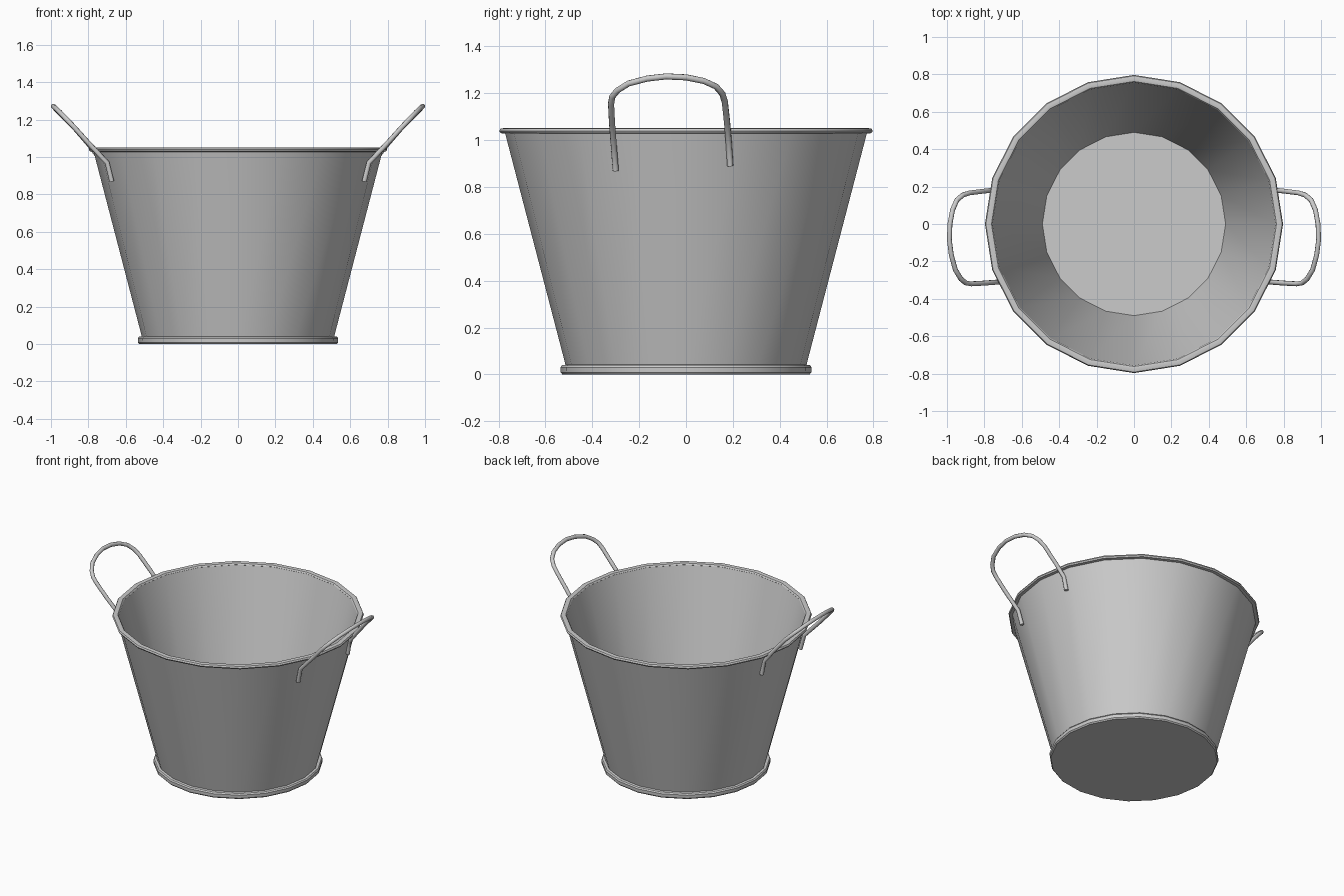
import bpy, bmesh, math

if "Cube" in bpy.data.objects:
    bpy.data.objects.remove(bpy.data.objects["Cube"])

SIDES = 20


def finish(obj, angle):
    bpy.ops.object.select_all(action='DESELECT')
    obj.select_set(True)
    bpy.context.view_layer.objects.active = obj
    bpy.ops.object.shade_smooth_by_angle(angle=math.radians(angle))


def lathe(name, profile, closed=False):
    """Spin an (r, z) profile about z; a radius of 0 becomes a pole."""
    bm = bmesh.new()
    rings = []
    for r, z in profile:
        if r == 0:
            rings.append([bm.verts.new((0, 0, z))] * SIDES)
        else:
            rings.append([bm.verts.new((r * math.cos(math.tau * i / SIDES),
                                        r * math.sin(math.tau * i / SIDES), z))
                          for i in range(SIDES)])
    pairs = list(zip(rings, rings[1:]))
    if closed:
        pairs.append((rings[-1], rings[0]))
    for a, b in pairs:
        for i in range(SIDES):
            j = (i + 1) % SIDES
            bm.faces.new(list(dict.fromkeys((a[i], a[j], b[j], b[i]))))
    bmesh.ops.recalc_face_normals(bm, faces=bm.faces)
    mesh = bpy.data.meshes.new(name)
    bm.to_mesh(mesh)
    bm.free()
    obj = bpy.data.objects.new(name, mesh)
    bpy.context.collection.objects.link(obj)
    finish(obj, 35)
    return obj


# Tapered bucket wall with floor
lathe("bucket_body", [(0, 0.005), (0.505, 0.005), (0.775, 1.04),
                      (0.757, 1.04), (0.49, 0.025), (0, 0.025)])

# Rolled rim at the top
lathe("top_rim", [(0.775, 1.028), (0.792, 1.030), (0.797, 1.039), (0.792, 1.049),
                  (0.775, 1.052), (0.762, 1.049), (0.756, 1.040), (0.762, 1.030)],
      closed=True)

# Foot ring and underside
lathe("base_ring", [(0, 0), (0.528, 0), (0.535, 0.008), (0.536, 0.03),
                    (0.530, 0.039), (0.512, 0.042), (0.505, 0.02)])

# Slightly skewed wire handles, mirrored left to right
path = [(0.675, -0.300, 0.87), (0.700, -0.308, 0.97), (0.800, -0.316, 1.075),
        (0.872, -0.320, 1.155), (0.900, -0.315, 1.185), (0.926, -0.293, 1.212),
        (0.955, -0.245, 1.242), (0.977, -0.165, 1.263), (0.987, -0.085, 1.272),
        (0.984, 0.000, 1.268), (0.970, 0.075, 1.253), (0.947, 0.128, 1.229),
        (0.915, 0.155, 1.198), (0.880, 0.166, 1.163), (0.800, 0.176, 1.070),
        (0.733, 0.183, 0.985), (0.718, 0.189, 0.89)]
curve = bpy.data.curves.new("handles", 'CURVE')
curve.dimensions = '3D'
curve.bevel_depth = 0.0135
curve.bevel_resolution = 2
curve.use_fill_caps = True
spline = curve.splines.new('POLY')
spline.points.add(len(path) - 1)
for point, co in zip(spline.points, path):
    point.co = (*co, 1)
handles = bpy.data.objects.new("handles", curve)
bpy.context.collection.objects.link(handles)
bpy.ops.object.select_all(action='DESELECT')
handles.select_set(True)
bpy.context.view_layer.objects.active = handles
bpy.ops.object.convert(target='MESH')
handles = bpy.context.view_layer.objects.active
finish(handles, 50)
mirror = handles.modifiers.new("mirror", 'MIRROR')
mirror.use_axis = (True, False, False)
mirror.use_mirror_merge = False
